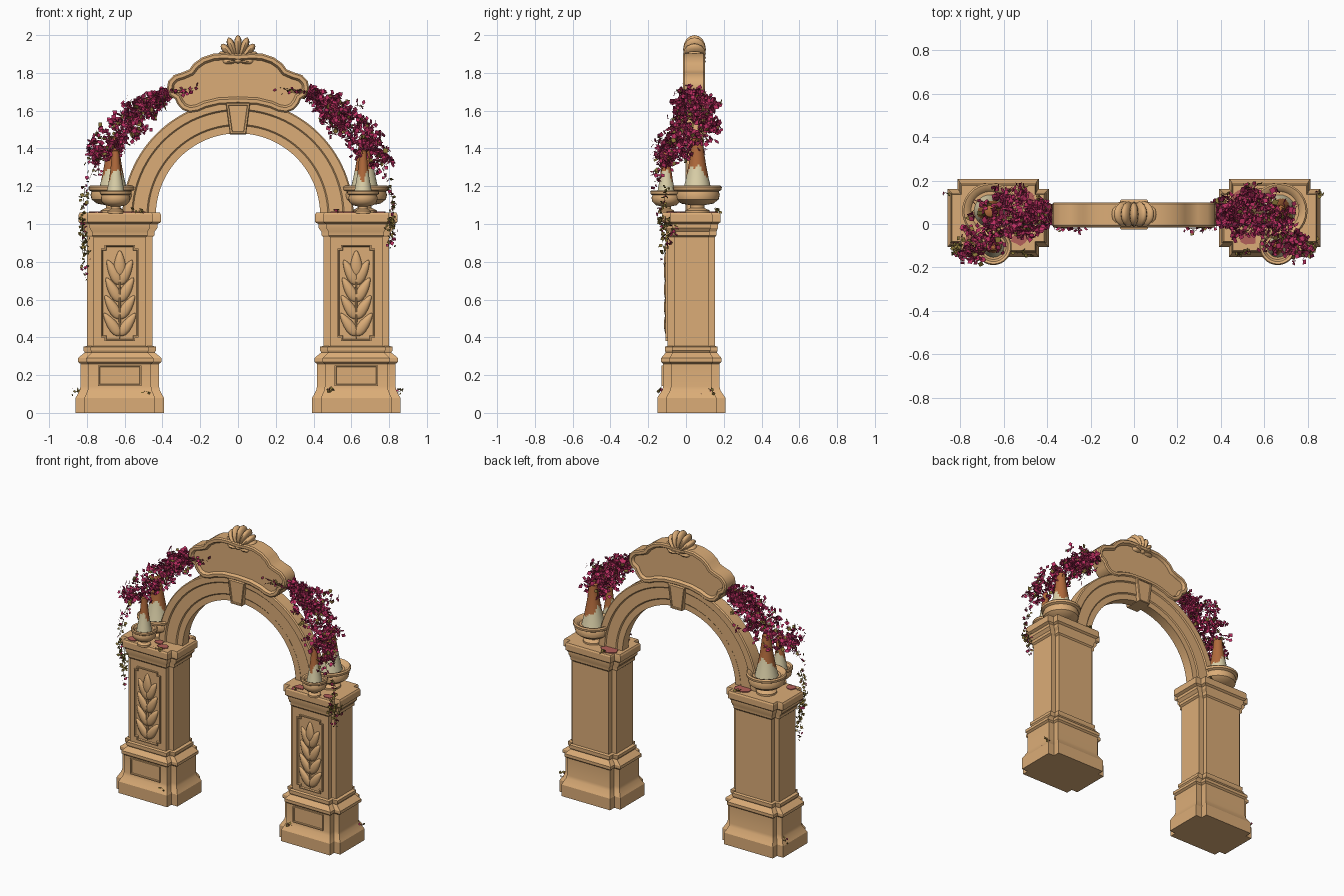
import bpy, bmesh, math, random
from mathutils import Vector, Matrix

random.seed(4)
cube = bpy.data.objects.get("Cube")
if cube:
    bpy.data.objects.remove(cube)


def material(name, rgb):
    m = bpy.data.materials.new(name)
    m.use_nodes = True
    m.diffuse_color = (*rgb, 1)
    m.node_tree.nodes["Principled BSDF"].inputs["Base Color"].default_value = (*rgb, 1)
    return m


stone = material("warm sandstone", (0.71, 0.415, 0.185))
cream = material("pale lichen cream", (0.72, 0.64, 0.40))
rust = material("rust orange", (0.44, 0.145, 0.045))
magenta = material("magenta blossom", (0.50, 0.028, 0.12))
wine = material("dark wine blossom", (0.31, 0.02, 0.075))
olive = material("olive leaf", (0.25, 0.18, 0.04))
petal = material("fallen petal", (0.45, 0.115, 0.10))


def finish(bm, name, mats=(stone,), angle=35):
    mesh = bpy.data.meshes.new(name)
    bm.to_mesh(mesh)
    bm.free()
    for m in mats:
        mesh.materials.append(m)
    mesh.polygons.foreach_set("use_smooth", [True] * len(mesh.polygons))
    mesh.set_sharp_from_angle(angle=math.radians(angle))
    ob = bpy.data.objects.new(name, mesh)
    bpy.context.collection.objects.link(ob)
    return ob


def loft(bm, rings):
    """Skin a list of equal point rings and cap both ends."""
    vs = [[bm.verts.new(p) for p in ring] for ring in rings]
    n = len(vs[0])
    for a, b in zip(vs, vs[1:]):
        for i in range(n):
            bm.faces.new((a[i], a[(i + 1) % n], b[(i + 1) % n], b[i]))
    bm.faces.new(vs[0])
    bm.faces.new(vs[-1])
    bmesh.ops.recalc_face_normals(bm, faces=bm.faces)


def lathe(name, profile, cx, cy, scale=1, mats=(stone,), sides=28):
    bm = bmesh.new()
    base = 1.06
    loft(bm, [[(cx + r * scale * math.cos(t), cy + r * scale * math.sin(t), base + (z - base) * (0.5 + scale / 2))
               for t in (math.tau * k / sides for k in range(sides))] for r, z in profile])
    return finish(bm, name, mats)


def plaque(name, outline, y0, y1, rim, depth, round_rim=0.0, back=False):
    """Slab with an x-z outline and a sunken field on the front (and back)."""
    bm = bmesh.new()
    loft(bm, [[(x, y, z) for x, z in outline] for y in (y0, y1)])
    ends = [f for f in bm.faces if abs(f.normal.y) > 0.9]
    for f in ends:
        if f.normal.y > 0 and not back:
            continue
        if round_rim:
            bmesh.ops.inset_individual(bm, faces=[f], thickness=round_rim, depth=round_rim)
        bmesh.ops.inset_individual(bm, faces=[f], thickness=rim, depth=0)
        bmesh.ops.inset_individual(bm, faces=[f], thickness=abs(depth) * 0.6, depth=-depth)
    return finish(bm, name)


def petal_shape(bm, base, angle, length, width, thick, taper):
    """Swollen leaf lying in the x-z plane, growing from base."""
    made = bmesh.ops.create_uvsphere(bm, u_segments=12, v_segments=8, radius=1)["verts"]
    turn = Matrix.Rotation(angle, 3, 'Y')
    for v in made:
        w = width * (1 - taper * v.co.z)
        p = Vector((v.co.x * w, v.co.y * thick, (v.co.z + 1) * length / 2))
        v.co = turn @ p + Vector(base)


# Pillars: notched plan swept up a moulded profile (z, half width, half depth)
PX, PY = 0.626, 0.028
PIER = [(0, .234, .18), (.08, .234, .18), (.09, .228, .174), (.12, .212, .154), (.14, .208, .149),
        (.26, .208, .149), (.27, .222, .16), (.29, .222, .16), (.32, .185, .135), (.33, .192, .14),
        (.35, .192, .14), (.355, .173, .125), (.93, .173, .125), (.94, .185, .133), (.96, .185, .133),
        (.98, .2, .142), (1.0, .2, .142), (1.01, .218, .155), (1.05, .218, .155), (1.06, .212, .15)]


def notched(hx, hy, n):
    quarter = [(hx, hy - n), (hx - n, hy - n), (hx - n, hy)]
    pts = []
    for sx, sy in ((1, 1), (-1, 1), (-1, -1), (1, -1)):
        q = quarter if sx * sy > 0 else quarter[::-1]
        pts += [(sx * x, sy * y) for x, y in q]
    return pts


def side_name(s):
    return "left" if s > 0 else "right"


for s in (1, -1):
    bm = bmesh.new()
    loft(bm, [[(s * PX + x, PY + y, z) for x, y in notched(hx, hy, hx * 0.2)] for z, hx, hy in PIER])
    finish(bm, side_name(s) + "_pillar", angle=25)
    # Framed panels on the front of the shaft and the pedestal
    shaft = [(s * PX + x, 0.635 + z) for x, z in notched(0.1, 0.255, 0.02)]
    plaque(side_name(s) + "_shaft_panel", shaft, -0.108, -0.09, 0.01, 0.009)
    foot = [(s * PX + x, 0.197 + z) for x, z in ((-.115, -.055), (.115, -.055), (.115, .055), (-.115, .055))]
    plaque(side_name(s) + "_pedestal_panel", foot, -0.13, -0.115, 0.01, 0.007)
    # Carved leaf spray
    bm = bmesh.new()
    petal_shape(bm, (s * PX, -0.1, 0.39), 0, 0.42, 0.006, 0.012, 0.2)
    petal_shape(bm, (s * PX, -0.102, 0.72), 0, 0.14, 0.03, 0.016, 0.4)
    for k in range(4):
        for d in (1, -1):
            petal_shape(bm, (s * PX, -0.1, 0.41 + k * 0.09), d * (0.62 - k * 0.05), 0.145, 0.027, 0.017, 0.35)
    finish(bm, side_name(s) + "_leaf_carving", angle=60)

# Arch ring: moulded section (radius, y) swept through a half circle
section = [(.435, .012), (.475, .012), (.482, .005), (.555, .005), (.562, -.003), (.605, -.003), (.612, .004)]
section += [(r, 0.09 - y) for r, y in reversed(section)]
bm = bmesh.new()
steps = 56
loft(bm, [[(r * math.cos(math.pi * k / steps), y, 1.045 + r * math.sin(math.pi * k / steps)) for r, y in section]
          for k in range(steps + 1)])
finish(bm, "arch_ring", angle=25)

# Keystone
plaque("keystone", [(-.043, 1.475), (.043, 1.475), (.064, 1.64), (-.064, 1.64)], -0.02, 0.107, 0.012, 0.006, 0.005, True)

# Scalloped crest plate with sunken field on both faces
half = [(.1, 1.632), (.17, 1.615), (.21, 1.597), (.255, 1.59), (.295, 1.605), (.322, 1.635), (.332, 1.66),
        (.362, 1.68), (.377, 1.715), (.37, 1.755), (.34, 1.788), (.295, 1.803), (.258, 1.818), (.235, 1.85),
        (.19, 1.882), (.13, 1.902), (.07, 1.905)]
outline = [(0, 1.637)] + half + [(0, 1.9)] + [(-x, z) for x, z in reversed(half)]
plaque("crest_plate", outline, -0.007, 0.092, 0.018, 0.018, 0.008, True)

# Shell fanned over the top edge of the crest
bm = bmesh.new()
for k in range(-4, 5):
    a = k * 0.37
    petal_shape(bm, (0, 0.045, 1.855), a, 0.145 * (0.62 + 0.38 * math.cos(a)), 0.019, 0.06, -0.45)
petal_shape(bm, (0, 0.043, 1.845), 0, 0.04, 0.028, 0.06, 0)
finish(bm, "crest_shell", angle=60)

# Footed bowls and lichened cones
BOWL = [(.065, 1.055), (.065, 1.072), (.038, 1.085), (.038, 1.1), (.085, 1.108), (.113, 1.13), (.119, 1.155),
        (.113, 1.172), (.128, 1.18), (.13, 1.195), (.122, 1.203), (.105, 1.198), (.09, 1.18), (.02, 1.18)]
CONE = [(.076 - .048 * k / 24 - .006 * math.sin(math.pi * k / 24), 1.175 + .28 * k / 24) for k in range(25)]
CONE += [(.016, 1.462)]
for label, x, y, scale in (("left_large", .67, .06, 1), ("right_large", -.662, .06, 1),
                           ("left_small", .662, -.105, .65), ("right_small", -.648, -.105, .65)):
    lathe(label + "_bowl", BOWL, x, y, scale)
    cone = lathe(label + "_cone", CONE, x, y, scale, (cream, rust))
    for f in cone.data.polygons:
        t = math.atan2(f.center.y - y, f.center.x - x)
        edge = 1.225 + 0.055 * scale + 0.03 * math.sin(2 * t + x * 3) + 0.012 * math.sin(5 * t)
        f.material_index = int(f.center.z > edge)


# Climbing vine: drooping twigs set with flat leaves whose faces look up and out
UP = Vector((0, -0.45, 0.9))


def add_leaf(bm, p, size, tint):
    d = Vector([random.uniform(-1, 1) for _ in range(3)]).normalized()
    w = d.orthogonal().normalized() * size * 0.45
    w.rotate(Matrix.Rotation(random.random() * math.tau, 3, d))
    if d.cross(w).dot(UP) < 0:
        w = -w
    pts = (p, p + d * size * .5 - w, p + d * size, p + d * size * .5 + w)
    bm.faces.new([bm.verts.new(q) for q in pts]).material_index = tint


def add_twig(bm, start, end, leaves, size, weights):
    for k in range(leaves):
        t = (k + random.random()) / leaves
        p = start.lerp(end, t) + Vector([random.gauss(0, 0.007) for _ in range(3)])
        add_leaf(bm, p, size * random.uniform(.7, 1.2), random.choices((0, 1, 2), weights)[0])
    side = (end - start).orthogonal().normalized() * 0.0025
    bm.faces.new([bm.verts.new(q) for q in (start - side, start + side, end)]).material_index = 2


# Vine path: x, y, z, spread
PATH = [(.37, .045, 1.70, .025), (.44, .045, 1.66, .055), (.51, .05, 1.605, .09), (.57, .045, 1.55, .105),
        (.63, .025, 1.485, .1), (.69, -.035, 1.425, .09), (.745, -.095, 1.36, .06)]
BLOOM, GREEN = (74, 18, 8), (6, 14, 80)
for s in (1, -1):
    bm = bmesh.new()
    for i in range(165):
        u = random.random() * (len(PATH) - 1.001)
        a, b = Vector(PATH[int(u)]), Vector(PATH[int(u) + 1])
        q = a.lerp(b, u % 1)
        spread = q.w
        q = Vector((s * q.x, q.y, q.z))
        off = Vector((random.uniform(-.8, .8), random.uniform(-1.1, 1.1), random.uniform(-.65, .65))) * spread
        reach = Vector((random.uniform(-.5, .8) * s, random.uniform(-.7, .7), random.uniform(-.8, .4))) * spread * 0.75
        add_twig(bm, q + off, q + off + reach, 7, 0.032, BLOOM)
    # Sprigs over the crest, tails past the bowls, strands down the pillar
    for dx, dz in ((.2, 1.725), (.24, 1.69), (.29, 1.71)):
        add_twig(bm, Vector((s * .37, -.015, 1.7)), Vector((s * dx, -.022, dz)), 9, 0.024, BLOOM)
    for tx, ty, tz in ((.8, -.16, 1.2), (.74, -.18, 1.25), (.8, -.06, 1.33)):
        add_twig(bm, Vector((s * .74, -.1, 1.36)), Vector((s * tx, ty, tz)), 12, 0.027, (60, 20, 20))
    low = 0.86 if s > 0 else 0.7
    for dx, dy, drop in ((.805, -.09, low), (.825, -.06, low + .08), (.79, -.115, low + .12)):
        add_twig(bm, Vector((s * .81, -.1, 1.19)), Vector((s * .825, -.135, 1.05)), 8, 0.024, GREEN)
        add_twig(bm, Vector((s * .825, dy - .02, 1.04)), Vector((s * dx, dy, drop)), 22, 0.025, GREEN)
    # Stray moss on the cap edge and pedestals
    for x, y, z in ((.51, -.13, 1.068), (.47, -.14, .11), (.845, .14, .11), (.5, .17, 1.068)):
        add_twig(bm, Vector((s * x, y, z)), Vector((s * (x + .03), y, z + .005)), 6, 0.022, GREEN)
    finish(bm, side_name(s) + "_vine", (magenta, wine, olive), angle=10)

    # Fallen petals on the pillar cap and pedestal
    bm = bmesh.new()
    for px, py, z, r in ((.51, .11, 1.062, .07), (.47, .04, 1.062, .035), (.53, -.07, 1.062, .04),
                         (.585, -.03, 1.062, .035), (.75, -.08, 1.062, .04), (.83, .08, .1, .018)):
        spot = [(r * random.uniform(.7, 1.1), math.tau * k / 9) for k in range(9)]
        loft(bm, [[(s * px + d * math.cos(t), py + .8 * d * math.sin(t), h) for d, t in spot] for h in (z - .003, z + .003)])
    finish(bm, side_name(s) + "_fallen_petals", (petal,))
